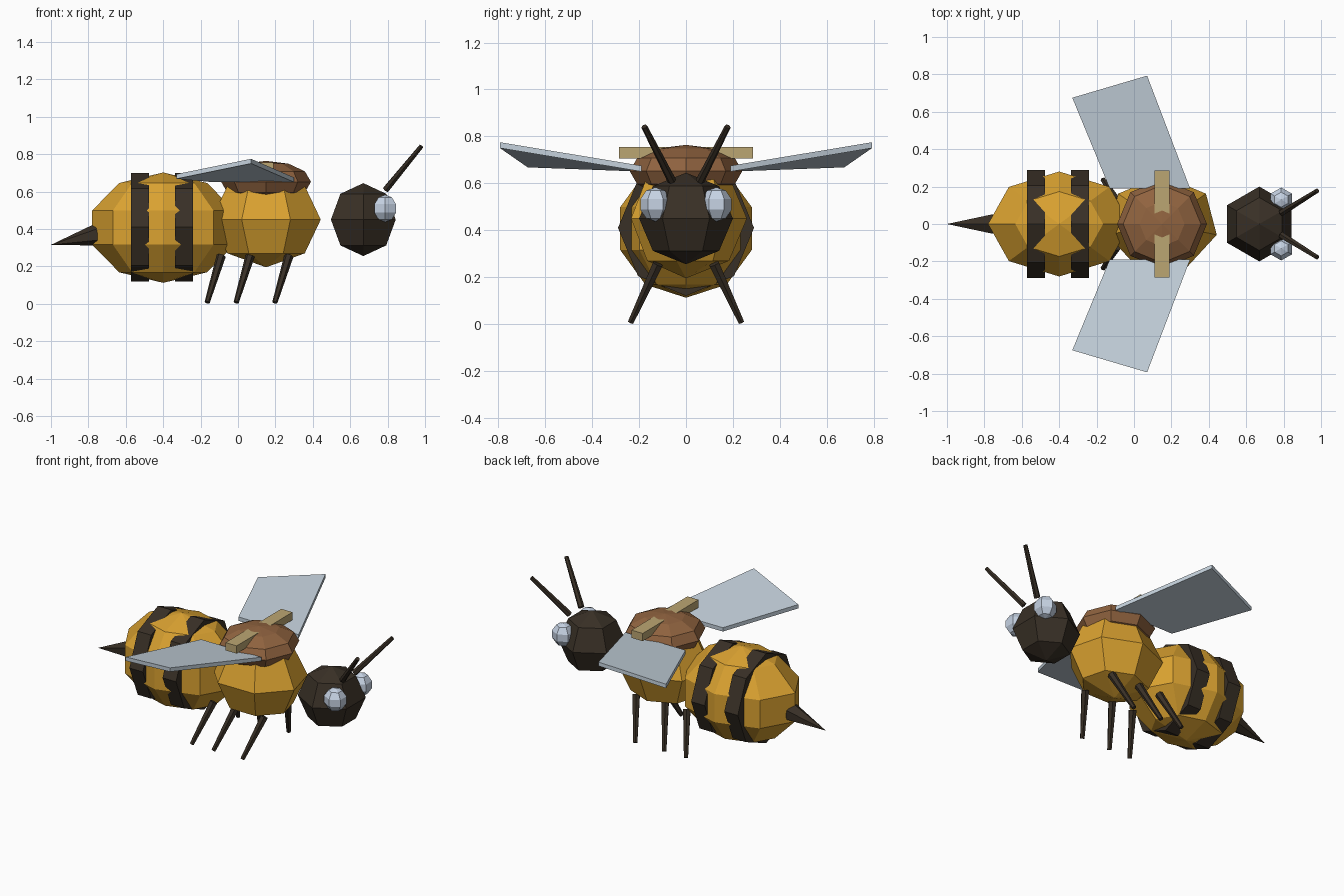
import bpy, bmesh
from math import pi
from mathutils import Vector

cube = bpy.data.objects.get("Cube")
if cube:
    bpy.data.objects.remove(cube, do_unlink=True)


def material(name, r, g, b):
    m = bpy.data.materials.new(name)
    m.use_nodes = True
    m.diffuse_color = (r, g, b, 1)
    bsdf = next(n for n in m.node_tree.nodes if n.type == 'BSDF_PRINCIPLED')
    bsdf.inputs["Base Color"].default_value = (r, g, b, 1)
    bsdf.inputs["Roughness"].default_value = 0.8
    return m


YELLOW = material("honey_yellow", 0.70, 0.36, 0.03)
DARK = material("dark_brown", 0.04, 0.029, 0.019)
BROWN = material("leather_brown", 0.28, 0.125, 0.05)
TAN = material("pale_tan", 0.50, 0.38, 0.17)
WING = material("wing_grey", 0.55, 0.635, 0.71)
EYE = material("eye_blue", 0.57, 0.655, 0.78)


def finish(name, mat):
    ob = bpy.context.object
    ob.name = ob.data.name = name
    ob.data.materials.append(mat)
    return ob


def ball(name, loc, size, segments, rings, mat):
    bpy.ops.mesh.primitive_uv_sphere_add(segments=segments, ring_count=rings, radius=1, location=loc)
    bpy.context.object.scale = size
    return finish(name, mat)


def rod(name, start, end, r1, r2, mat, sides=6):
    a, b = Vector(start), Vector(end)
    bpy.ops.mesh.primitive_cone_add(vertices=sides, radius1=r1, radius2=r2,
                                    depth=(b - a).length, location=(a + b) / 2)
    bpy.context.object.rotation_euler = (b - a).to_track_quat('Z', 'Y').to_euler()
    return finish(name, mat)


def slab(name, corners, thickness, mat):
    bm = bmesh.new()
    face = bm.faces.new([bm.verts.new(c) for c in corners])
    top = bmesh.ops.extrude_face_region(bm, geom=[face])["geom"]
    bmesh.ops.translate(bm, vec=(0, 0, thickness),
                        verts=[v for v in top if isinstance(v, bmesh.types.BMVert)])
    bmesh.ops.recalc_face_normals(bm, faces=bm.faces)
    mesh = bpy.data.meshes.new(name)
    bm.to_mesh(mesh)
    bm.free()
    mesh.materials.append(mat)
    bpy.context.collection.objects.link(bpy.data.objects.new(name, mesh))


# Body
ball("abdomen", (-0.4, 0, 0.407), (0.4, 0.295, 0.295), 8, 5, YELLOW)
ball("thorax", (0.15, 0, 0.45), (0.3, 0.26, 0.255), 7, 4, YELLOW)
ball("head", (0.67, 0, 0.45), (0.2, 0.2, 0.195), 6, 4, DARK)

# Stripe bands around the abdomen
for name, x in (("rear_stripe", -0.525), ("front_stripe", -0.288)):
    bpy.ops.mesh.primitive_cylinder_add(vertices=8, radius=0.29, depth=0.096,
                                        location=(x, 0, 0.41), rotation=(0, pi / 2, 0))
    finish(name, DARK)

rod("stinger", (-0.75, 0, 0.37), (-1, 0, 0.315), 0.06, 0, DARK)

# Saddle with a crossbar
ball("saddle", (0.15, 0, 0.652), (0.24, 0.24, 0.112), 8, 6, BROWN)
bpy.ops.mesh.primitive_cube_add(size=1, location=(0.15, 0, 0.73))
bpy.context.object.scale = (0.08, 0.57, 0.05)
finish("saddle_bar", TAN)

# Paired parts
for side, s in (("left", 1), ("right", -1)):
    ball(side + "_eye", (0.787, s * 0.13, 0.51), (0.07, 0.068, 0.073), 6, 5, EYE)
    rod(side + "_antenna", (0.79, s * 0.06, 0.61), (0.98, s * 0.178, 0.842), 0.019, 0.013, DARK)
    for name, x in (("rear", -0.09), ("middle", 0.065), ("front", 0.272)):
        rod(f"{side}_{name}_leg", (x, s * 0.12, 0.256), (x - 0.075, s * 0.236, 0.007),
            0.025, 0.014, DARK)
    slab(side + "_wing", [(-0.13, s * 0.19, 0.65), (0.3, s * 0.19, 0.65),
                          (0.07, s * 0.793, 0.75), (-0.33, s * 0.675, 0.668)], 0.025, WING)
